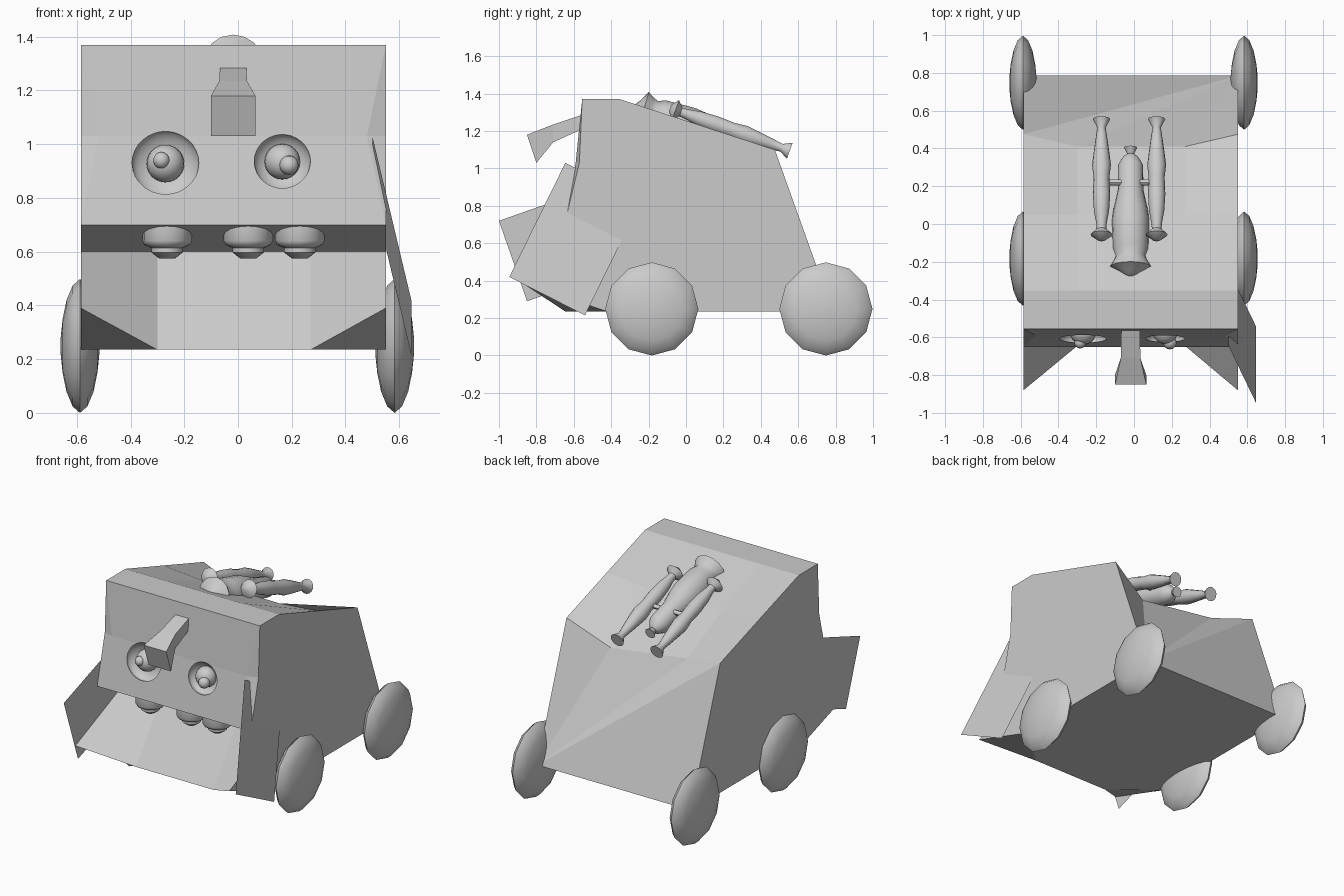
import bpy, bmesh, math
from mathutils import Vector

if "Cube" in bpy.data.objects:
    bpy.data.objects.remove(bpy.data.objects["Cube"])

grey = bpy.data.materials.new("light grey")
grey.diffuse_color = (0.6, 0.6, 0.6, 1)
grey.use_nodes = True
grey.node_tree.nodes["Principled BSDF"].inputs["Base Color"].default_value = grey.diffuse_color


def make(name, bm, smooth=False):
    bmesh.ops.recalc_face_normals(bm, faces=bm.faces)
    me = bpy.data.meshes.new(name)
    bm.to_mesh(me)
    bm.free()
    me.materials.append(grey)
    ob = bpy.data.objects.new(name, me)
    bpy.context.collection.objects.link(ob)
    for p in me.polygons:
        p.use_smooth = smooth
    if smooth:
        bpy.ops.object.select_all(action='DESELECT')
        ob.select_set(True)
        bpy.context.view_layer.objects.active = ob
        bpy.ops.object.shade_smooth_by_angle(angle=math.radians(45))
    return ob


def lathe(name, p0, p1, profile, seg=16):
    """Turn (radius, fraction) pairs around the line p0-p1."""
    p0, p1 = Vector(p0), Vector(p1)
    q = (p1 - p0).to_track_quat('Z', 'Y')
    bm = bmesh.new()
    rings = []
    for r, t in profile:
        c = p0.lerp(p1, t)
        rings.append([bm.verts.new(c + q @ Vector((r * math.cos(a), r * math.sin(a), 0)))
                      for a in (2 * math.pi * i / seg for i in range(seg))])
    for a, b in zip(rings, rings[1:]):
        for i in range(seg):
            j = (i + 1) % seg
            bm.faces.new((a[i], a[j], b[j], b[i]))
    bm.faces.new(rings[0])
    bm.faces.new(rings[-1])
    return make(name, bm, True)


def ball(name, loc, radii, u=20, v=12):
    bm = bmesh.new()
    bmesh.ops.create_uvsphere(bm, u_segments=u, v_segments=v, radius=1)
    bmesh.ops.scale(bm, vec=radii, verts=bm.verts)
    bmesh.ops.translate(bm, vec=loc, verts=bm.verts)
    return make(name, bm, True)


# Body: four columns across the width, wedge profile, open mouth, dented roof
XL, XR = -0.585, 0.55


def column(x, pinch_x, roof_z, back, jaw):
    pts = [(-.555, 1.37), (-.353, 1.37), (.05, roof_z), back, (.785, .235)] + jaw \
        + [(-.385, .60), (-.65, .70)]
    return [bm.verts.new((x, y, z)) for y, z in pts] + [bm.verts.new((pinch_x, -.59, 1.03))]


corner, tip = [(-.42, .235), (-.88, .39)], [(-.645, .235)]
bm = bmesh.new()
cols = [column(XL, -.52, 1.239, (.475, 1.10), corner),
        column(-.30, -.30, 1.215, (.41, 1.03), tip),
        column(.27, .27, 1.215, (.41, .95), tip),
        column(XR, .48, 1.239, (.475, 1.10), corner)]
for c in cols[1:3]:
    c.insert(6, c[5])
for a, b in zip(cols, cols[1:]):
    for i in range(10):
        if i == 3:
            continue
        j = (i + 1) % 10
        vs = list(dict.fromkeys((a[i], a[j], b[j], b[i])))
        if len(vs) > 2:
            bm.faces.new(vs)
# back: flat lower triangle and a fan up to the dented roof edge
bm.faces.new([cols[0][3]] + [c[4] for c in cols])
for a, b in zip(cols, cols[1:]):
    bm.faces.new((cols[3][4], a[3], b[3]))
# side walls with the pinched front edge
for c, x in ((cols[0], XL), (cols[3], XR)):
    side = bm.verts.new((x, -.57, 1.03))
    bm.faces.new(c[:9] + [side])
    bm.faces.new((c[0], side, c[9]))
    bm.faces.new((c[8], c[9], side))
body = make("body", bm)

# Eyes in hollow sockets
for n, x, z, r, rb, px, pz, rp in (("left", -.27, .928, .125, .07, -.285, .94, .031),
                                   ("right", .165, .935, .105, .066, .19, .922, .036)):
    cut = ball(n + "_socket_cutter", (x, -.605, z), (r, .06, r), 28, 16)
    m = body.modifiers.new("socket", 'BOOLEAN')
    m.operation, m.solver, m.object = 'DIFFERENCE', 'EXACT', cut
    cut.hide_render = True
    cut.hide_set(True)
    ball(n + "_eye", (x, -.57, z), (rb, rb, rb))
    ball(n + "_pupil", (px, -.628, pz), (rp, rp, rp), 14, 8)

# Nose: three lofted sections flaring forward
bm = bmesh.new()
rows = []
for yt, zt, yb, zb, w in ((-.50, 1.305, -.50, 1.235, .048), (-.71, 1.235, -.71, 1.14, .052),
                          (-.85, 1.18, -.80, 1.03, .083)):
    rows.append([bm.verts.new((-.018 + s * w, y, z)) for s, y, z in
                 ((-1, yt, zt), (1, yt, zt), (1, yb, zb), (-1, yb, zb))])
for a, b in zip(rows, rows[1:]):
    for i in range(4):
        j = (i + 1) % 4
        bm.faces.new((a[i], a[j], b[j], b[i]))
bm.faces.new(rows[0])
bm.faces.new(rows[-1])
make("nose", bm)

# Teeth hanging from the upper lip
for i, x in enumerate((-.264, .038, .23)):
    lathe(f"tooth_{i + 1}", (x, -.545, .695), (x, -.545, .575),
          [(.092, 0), (.092, .45), (.085, .58), (.058, .68), (.058, .82), (.03, 1)])

# Cheek plates: thin sheets beside the mouth
for name, pts in (("right_cheek_plate", ((.645, -.945, .42), (.50, -.645, 1.03),
                                         (.50, -.24, .825), (.645, -.54, .215))),
                  ("left_cheek_plate", ((-.587, -1.0, .72), (-.587, -.36, .945),
                                        (-.587, -.21, .515), (-.587, -.85, .29)))):
    bm = bmesh.new()
    bm.faces.new([bm.verts.new(p) for p in pts])
    make(name, bm)

# Wheels: lens shapes
for x, sx in ((-.588, "left"), (.583, "right")):
    for y, sy in ((-.183, "front"), (.748, "rear")):
        lathe(f"{sy}_{sx}_wheel", (x - .072, y, .249), (x + .072, y, .249),
              [(.03, 0), (.10, .05), (.17, .15), (.225, .31), (.249, .5),
               (.225, .69), (.17, .85), (.10, .95), (.03, 1)], 12)

# Spindle figure lying on the roof: torso and two arms
lathe("torso", (-.018, -.30, 1.32), (-.018, .405, 1.12),
      [(.004, 0), (.06, .06), (.112, .10), (.09, .15), (.08, .18), (.095, .24), (.098, .46),
       (.09, .54), (.068, .68), (.066, .87), (.04, .93), (.018, .95), (.035, 1)])
for n, x in (("left", -.172), ("right", .12)):
    lathe(n + "_arm", (x, -.085, 1.322), (x, .555, 1.095),
          [(.02, 0), (.058, .045), (.025, .09), (.028, .14), (.04, .24), (.046, .38),
           (.042, .52), (.05, .62), (.042, .72), (.03, .85), (.022, .93), (.046, 1)], 14)
lathe("arm_bar", (-.172, .22, 1.205), (.12, .22, 1.205), [(.016, 0), (.016, 1)], 8)
